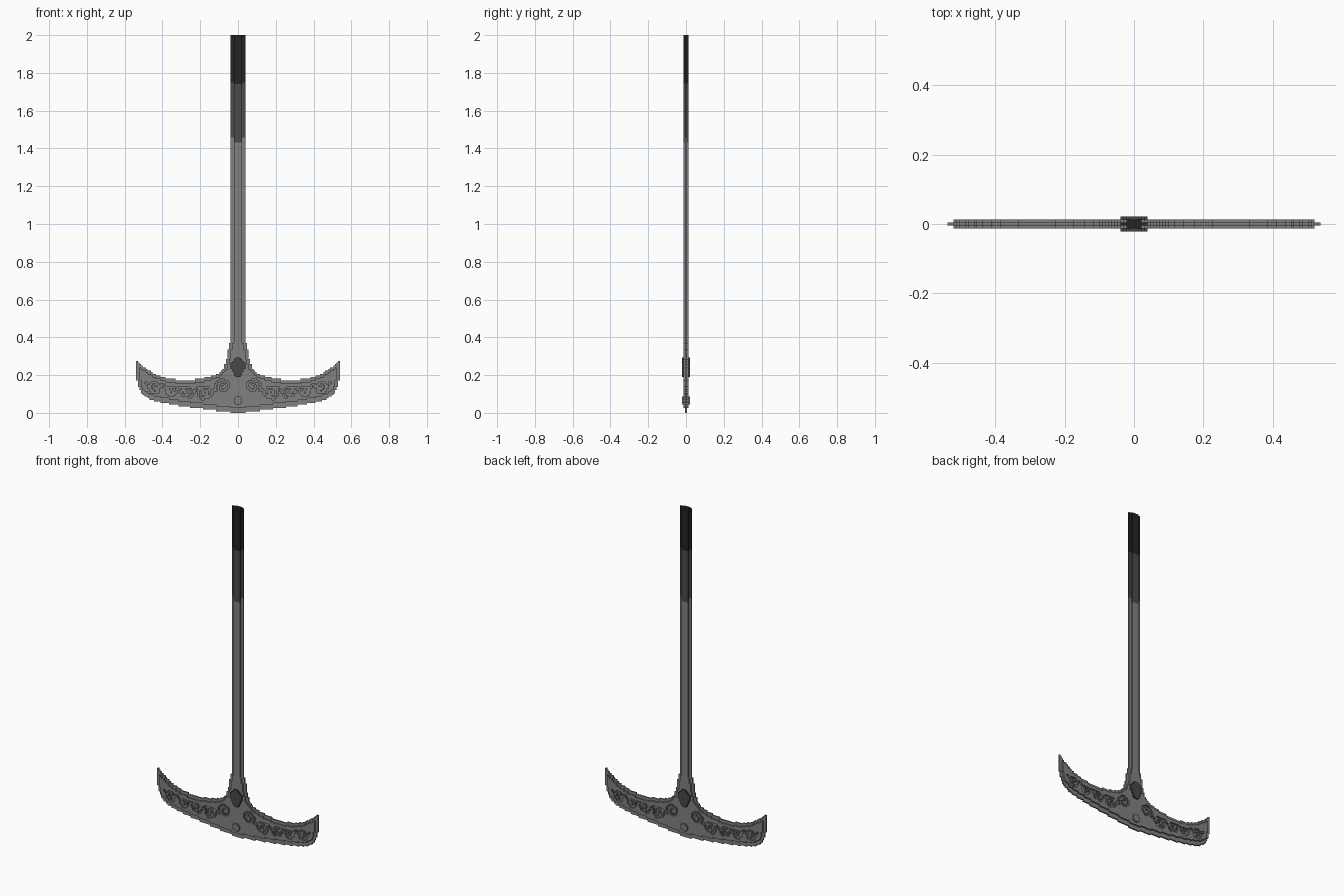
import bpy, bmesh, math

cube = bpy.data.objects.get("Cube")
if cube:
    bpy.data.objects.remove(cube, do_unlink=True)

ROWS = 232
V = 2.0 / ROWS          # size of one block
HALF = 62               # blocks on each side of the centre column


def material(name, v):
    m = bpy.data.materials.new(name)
    m.use_nodes = True
    col = (v, v, v, 1)
    m.diffuse_color = col
    bsdf = m.node_tree.nodes["Principled BSDF"]
    bsdf.inputs["Base Color"].default_value = col
    bsdf.inputs["Roughness"].default_value = 0.8
    return m


STEEL = material("steel grey", 0.22)
DARK = material("dark grey", 0.07)
BLACK = material("near black", 0.018)
GEM = material("gem grey", 0.065)


def curve(points, x):
    """Straight interpolation along a list of (x, z) points."""
    for (x0, z0), (x1, z1) in zip(points, points[1:]):
        if x <= x1:
            return z0 + (z1 - z0) * max(0, x - x0) / (x1 - x0)
    return points[-1][1]


# Upper and lower outline of one blade half
TOP = [(0.038, 0.38), (0.048, 0.36), (0.056, 0.30), (0.075, 0.235), (0.10, 0.21),
       (0.15, 0.19), (0.20, 0.18), (0.30, 0.17), (0.38, 0.185), (0.44, 0.205),
       (0.48, 0.23), (0.51, 0.25), (0.538, 0.275)]
BOTTOM = [(0, 0), (0.03, 0.003), (0.15, 0.017), (0.28, 0.033), (0.386, 0.05),
          (0.465, 0.07), (0.50, 0.095), (0.52, 0.12), (0.538, 0.18)]


def inside(i, k):
    if abs(i) <= 4 and k >= ROWS:
        return True
    x, z = abs(i) * V, (k + 0.5) * V
    if abs(i) > HALF or z < curve(BOTTOM, x):
        return False
    return abs(i) <= 4 or z < curve(TOP, x)


# Engraved scrolls: spirals along a wavy vine
groove = set()


def stamp(x, z):
    groove.add((round(x / V), int(z / V)))


def spiral(cx, cz, radius, start, turns, spin):
    for n in range(160):
        t = n / 159
        a = start + spin * turns * 2 * math.pi * t
        r = radius * (1 - 0.8 * t)
        stamp(cx + r * math.cos(a), cz + r * math.sin(a))


for cx, cz, radius, start, spin in [
        (0.080, 0.140, 0.042, -0.6, 1), (0.180, 0.102, 0.038, 2.2, -1),
        (0.275, 0.108, 0.030, 2.4, -1), (0.355, 0.112, 0.026, 2.2, -1),
        (0.440, 0.140, 0.032, -2.2, 1)]:
    spiral(cx, cz, radius, start, 1.35, spin)
for n in range(300):
    x = 0.11 + 0.38 * n / 299
    stamp(x, 0.11 + 0.14 * max(0, x - 0.3) + 0.026 * math.sin((x - 0.09) * 66))

# Thin rim over the full outline, thicker plate set in from the edge
sheet = {(i, k) for i in range(-HALF, HALF + 1) for k in range(ROWS) if inside(i, k)}
RIM = [(-2, 0), (2, 0), (0, 2), (0, -3), (-1, 1), (1, 1), (-1, -2), (1, -2)]
plate = {(i, k) for i, k in sheet
         if all(inside(i + a, k + b) for a, b in RIM)
         and (abs(i), k) not in groove}

# Raised gem and boss
GEM_EDGE = [(0.195, 0.014), (0.245, 0.039), (0.262, 0.036), (0.30, 0.009)]
gem = {(i, k) for i in range(-4, 5) for k in range(int(0.195 / V), int(0.30 / V))
       if abs(i) * V < curve(GEM_EDGE, (k + 0.5) * V)}
boss = {(i, k) for i in range(-2, 3) for k in range(5, 10) if i * i + (k - 7) ** 2 <= 5}
plate |= gem | boss

blocks = {(i, 0, k) for i, k in sheet}
blocks |= {(i, j, k) for i, k in plate for j in (-1, 1)}
blocks |= {(i, j, k) for i, k in gem | boss for j in (-2, 2)}


def part_of(i, j, k):
    z = k * V
    step = 0 if abs(i) <= 2 else 0.025     # bands end lower on the middle strip
    if abs(j) == 2:
        return "gem" if (i, k) in gem else "boss"
    if z >= 1.735 + step * 0.5:
        return "grip"
    if z >= 1.43 + step:
        return "collar"
    return "shaft" if z >= 0.38 else "blade"


def build(name, cells, mat):
    """Make one part from its blocks, keeping only faces open to the air."""
    bm = bmesh.new()
    verts = {}

    def vert(p):
        if p not in verts:
            verts[p] = bm.verts.new(((p[0] - 0.5) * V, (p[1] - 0.5) * V, p[2] * V))
        return verts[p]

    for c in cells:
        for axis in range(3):
            u, w = (axis + 1) % 3, (axis + 2) % 3
            for side in (0, 1):
                near = list(c)
                near[axis] += 2 * side - 1
                if tuple(near) in blocks:
                    continue
                ring = []
                for a, b in ((0, 0), (1, 0), (1, 1), (0, 1)):
                    p = list(c)
                    p[axis] += side
                    p[u] += a
                    p[w] += b
                    ring.append(vert(tuple(p)))
                bm.faces.new(ring if side else ring[::-1])
    mesh = bpy.data.meshes.new(name)
    bm.to_mesh(mesh)
    bm.free()
    mesh.materials.append(mat)
    bpy.context.collection.objects.link(bpy.data.objects.new(name, mesh))


parts = {"blade": STEEL, "shaft": STEEL, "boss": STEEL,
         "collar": DARK, "grip": BLACK, "gem": GEM}
for part, mat in parts.items():
    build(part, sorted(c for c in blocks if part_of(*c) == part), mat)
